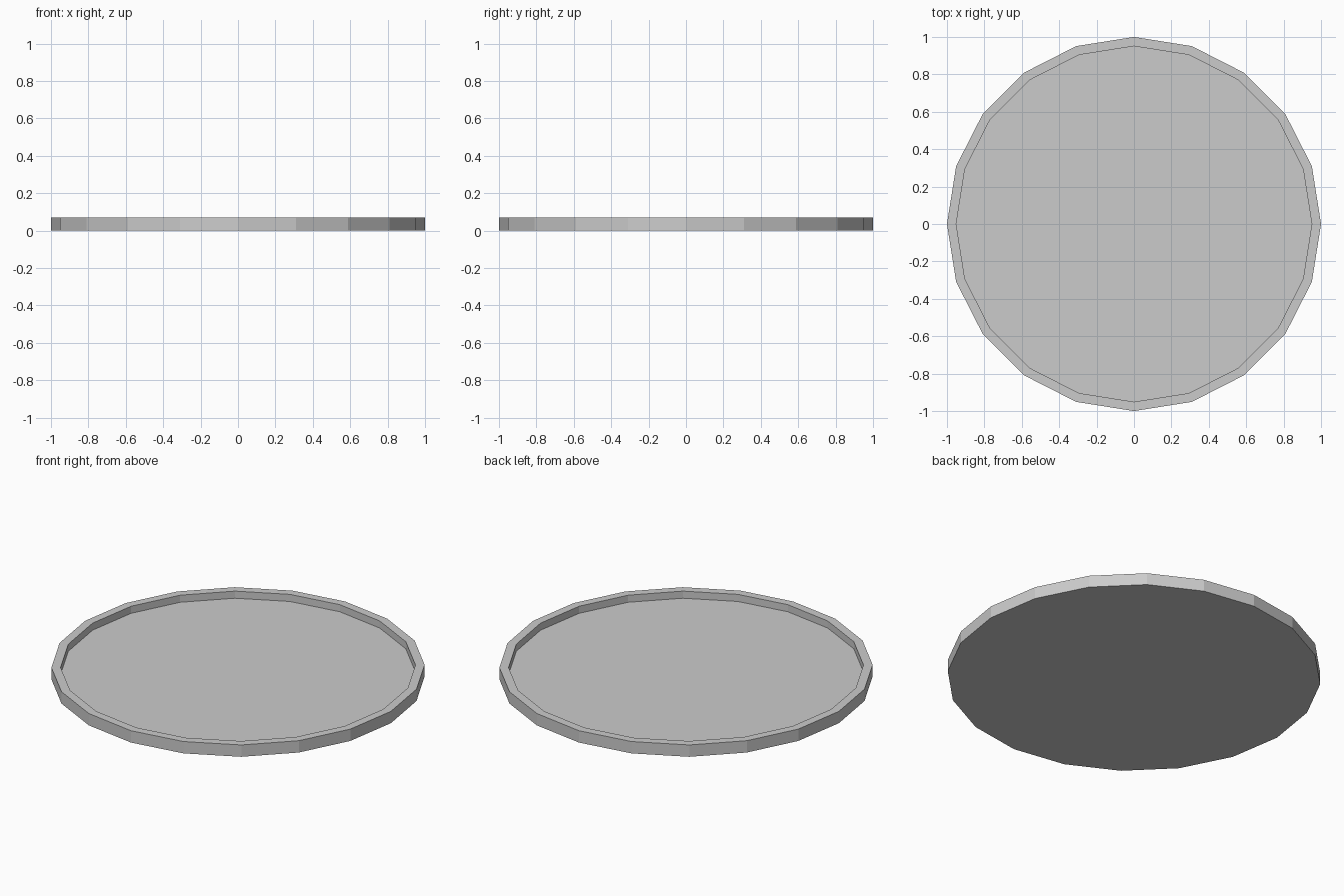
import bpy, bmesh
from math import cos, pi
from mathutils import Vector

if "Cube" in bpy.data.objects:
    bpy.data.objects.remove(bpy.data.objects["Cube"])

SIDES, RADIUS, HEIGHT = 20, 1.0, 0.07
RIM, FLOOR = 0.05, 0.028

bm = bmesh.new()

# Solid disc standing on the ground
bmesh.ops.create_circle(bm, cap_ends=True, segments=SIDES, radius=RADIUS)
base = bm.faces[:]
up = bmesh.ops.extrude_face_region(bm, geom=base, use_keep_orig=True)["geom"]
bmesh.ops.translate(bm, vec=Vector((0, 0, HEIGHT)),
                    verts=[v for v in up if isinstance(v, bmesh.types.BMVert)])
bmesh.ops.recalc_face_normals(bm, faces=bm.faces[:])

# Flat rim around the top, then sink the middle to make the recess
top = max(bm.faces, key=lambda f: f.calc_center_median().z)
bmesh.ops.inset_region(bm, faces=[top], thickness=RIM * cos(pi / SIDES))
down = bmesh.ops.extrude_discrete_faces(bm, faces=[top])["faces"][0]
bmesh.ops.translate(bm, vec=Vector((0, 0, FLOOR - HEIGHT)), verts=down.verts[:])
bmesh.ops.recalc_face_normals(bm, faces=bm.faces[:])

mesh = bpy.data.meshes.new("round_tray")
bm.to_mesh(mesh)
bm.free()
tray = bpy.data.objects.new("round_tray", mesh)
bpy.context.collection.objects.link(tray)
